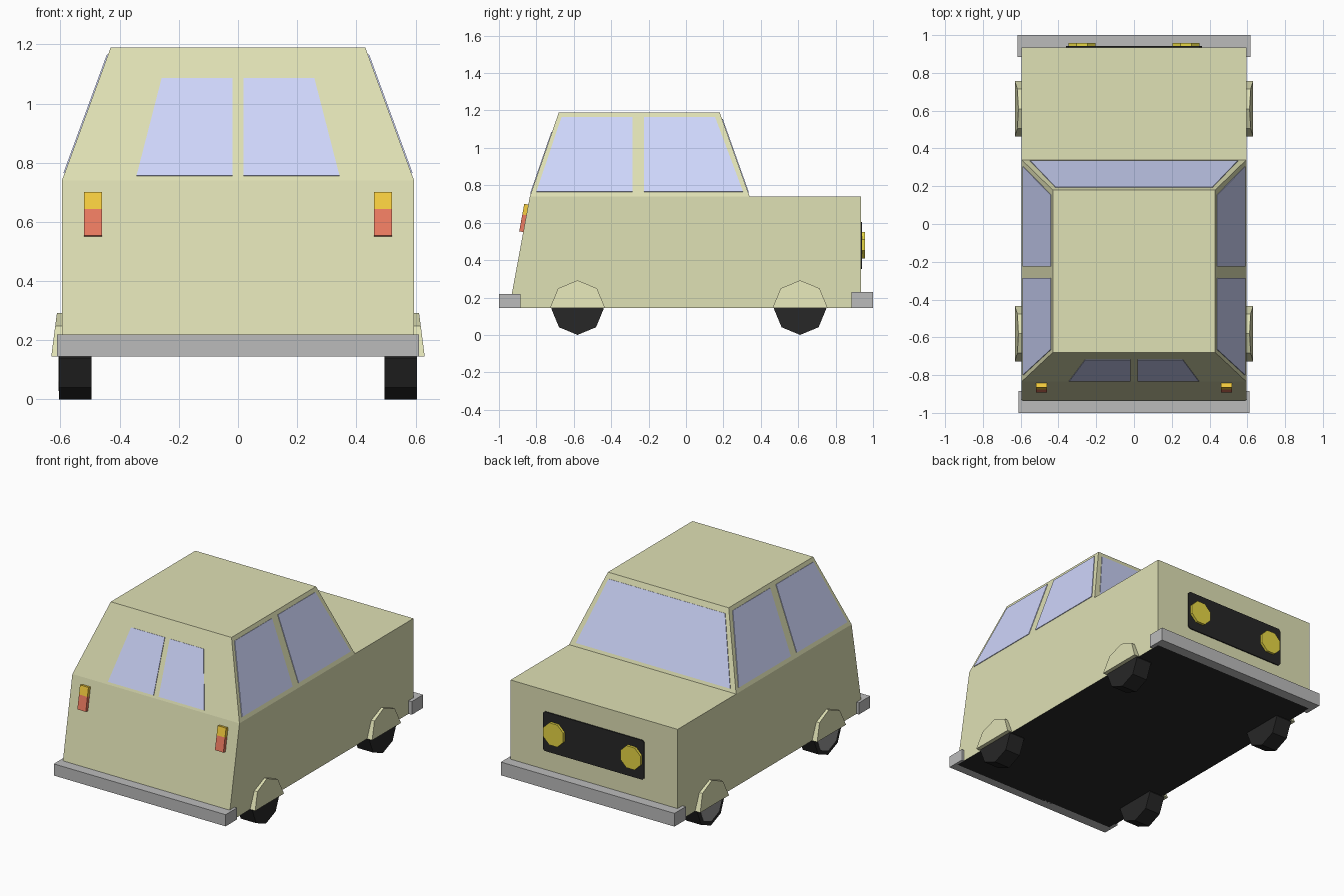
import bpy, bmesh
from math import sin, cos, pi
from mathutils import Vector

if "Cube" in bpy.data.objects:
    bpy.data.objects.remove(bpy.data.objects["Cube"])


def mat(name, r, g, b):
    m = bpy.data.materials.new(name)
    m.diffuse_color = (r, g, b, 1)
    m.use_nodes = True
    m.node_tree.nodes["Principled BSDF"].inputs["Base Color"].default_value = m.diffuse_color
    return m


PAINT = mat("paint", 0.74, 0.75, 0.46)
GLASS = mat("glass", 0.63, 0.68, 0.98)
BLACK = mat("black", 0.02, 0.02, 0.02)
CHROME = mat("bumper_grey", 0.5, 0.5, 0.5)
HUB = mat("hub_grey", 0.3, 0.3, 0.3)
RED = mat("red", 0.85, 0.2, 0.12)
ORANGE = mat("orange", 0.93, 0.62, 0.05)
YELLOW = mat("yellow", 0.8, 0.68, 0.06)


def finish(name, bm, *mats):
    bmesh.ops.recalc_face_normals(bm, faces=bm.faces)
    me = bpy.data.meshes.new(name)
    bm.to_mesh(me)
    bm.free()
    for m in mats:
        me.materials.append(m)
    ob = bpy.data.objects.new(name, me)
    bpy.context.collection.objects.link(ob)
    return ob


def loft(name, loop_a, loop_b, *mats):
    """Closed solid between two matching loops."""
    bm = bmesh.new()
    a = [bm.verts.new(p) for p in loop_a]
    b = [bm.verts.new(p) for p in loop_b]
    bm.faces.new(a)
    bm.faces.new(b)
    n = len(a)
    for i in range(n):
        bm.faces.new((a[i], a[(i + 1) % n], b[(i + 1) % n], b[i]))
    return finish(name, bm, *mats)


def panel(name, pts, out, thick, m):
    """Thin slab laid on a surface, raised towards the outside."""
    pts = [Vector(p) for p in pts]
    n = (pts[1] - pts[0]).cross(pts[2] - pts[0]).normalized()
    if n.dot(Vector(out)) < 0:
        n = -n
    return loft(name, pts, [p + n * thick for p in pts], m)


# Measurements of the shell
W, RW = 0.595, 0.43
Z0, ZB, ZR = 0.145, 0.74, 1.19


def side_x(z):
    return W - (z - ZB) / (ZR - ZB) * (W - RW)


def rear_y(z):
    if z < ZB:
        return -0.835 - (ZB - z) * 0.185
    return -0.835 + (z - ZB) / (ZR - ZB) * 0.155


def screen_y(z):
    return 0.34 - (z - ZB) / (ZR - ZB) * 0.16


# Body shell: side outline, narrowed at the roof
outline = [(rear_y(Z0), Z0), (0.935, Z0), (0.935, ZB), (0.34, ZB),
           (0.18, ZR), (-0.68, ZR), (-0.835, ZB)]
bm = bmesh.new()
rows = [[bm.verts.new((s * (RW if z == ZR else W), y, z)) for y, z in outline]
        for s in (-1, 1)]
for i in range(7):
    j = (i + 1) % 7
    f = bm.faces.new((rows[0][i], rows[0][j], rows[1][j], rows[1][i]))
    f.material_index = 1 if i == 0 else 0
for r in rows:
    bm.faces.new([r[k] for k in (0, 1, 2, 3, 6)])
    bm.faces.new([r[k] for k in (6, 3, 4, 5)])
finish("body_shell", bm, PAINT, BLACK)

# Side windows
T = 0.004
for s, tag in ((-1, "left"), (1, "right")):
    for name, q in (
            ("rear", [(-0.80, .765), (-0.285, .765), (-0.285, 1.165), (-0.665, 1.165)]),
            ("front", [(-0.225, .765), (0.305, .765), (0.155, 1.165), (-0.225, 1.165)])):
        panel(f"{tag}_{name}_side_window",
              [(s * side_x(z), y, z) for y, z in q], (s, 0, 0), T, GLASS)
    # Split rear window
    q = [(0.018, .755), (0.343, .755), (0.258, 1.085), (0.018, 1.085)]
    panel(f"{tag}_rear_window", [(s * x, rear_y(z), z) for x, z in q],
          (0, -1, 0), T, GLASS)

    # Tail lights
    for name, lo, hi, m in (("brake_light", .55, .64, RED),
                            ("turn_light", .64, .697, ORANGE)):
        q = [(.46, lo), (.52, lo), (.52, hi), (.46, hi)]
        panel(f"{tag}_{name}", [(s * x, rear_y(z), z) for x, z in q],
              (0, -1, 0), 0.022, m)

    # Headlights
    q = [(s * .275 + .077 * cos(k * pi / 4 + pi / 8), 0.94,
          .48 + .077 * sin(k * pi / 4 + pi / 8)) for k in range(8)]
    panel(f"{tag}_headlight", q, (0, 1, 0), 0.018, YELLOW)

    # Wheels and their half-octagon arches
    for end, yc in (("rear", -0.58), ("front", 0.61)):
        ring = [(yc + .14 * cos(k * pi / 4), .14 + .14 * sin(k * pi / 4))
                for k in range(8)]
        wheel = loft(f"{tag}_{end}_wheel", [(s * .495, y, z) for y, z in ring],
                     [(s * .605, y, z) for y, z in ring], BLACK)
        if s < 0:
            panel(f"{tag}_{end}_hub", [(-.605, yc + (y - yc) * .8, .14 + (z - .14) * .8)
                                       for y, z in ring], (-1, 0, 0), .002, HUB)
        arc = [(yc + .147 * cos(k * pi / 4), Z0 + .147 * sin(k * pi / 4))
               for k in range(5)]
        loft(f"{tag}_{end}_wheel_arch", [(s * .585, y, z) for y, z in arc],
             [(s * (.631 - (z - Z0) * .13), y, z) for y, z in arc], PAINT)

# Windscreen
q = [(-.55, .76), (.55, .76), (.415, 1.155), (-.415, 1.155)]
panel("windscreen", [(x, screen_y(z), z) for x, z in q], (0, 1, 0), T, GLASS)

# Grille with clipped corners
gx, c = 0.36, 0.012
q = [(-gx + c, .352), (gx - c, .352), (gx, .352 + c), (gx, .605 - c),
     (gx - c, .605), (-gx + c, .605), (-gx, .605 - c), (-gx, .352 + c)]
panel("grille", [(x, 0.934, z) for x, z in q], (0, 1, 0), 0.008, BLACK)

# Wrap-around bumpers
for name, s, w, top in (("rear_bumper", -1, .612, .22), ("front_bumper", 1, .618, .23)):
    u = [(-w, 1), (w, 1), (w, .885), (.59, .885), (.59, .935),
         (-.59, .935), (-.59, .885), (-w, .885)]
    loft(name, [(x, s * y, .145) for x, y in u], [(x, s * y, top) for x, y in u], CHROME)
